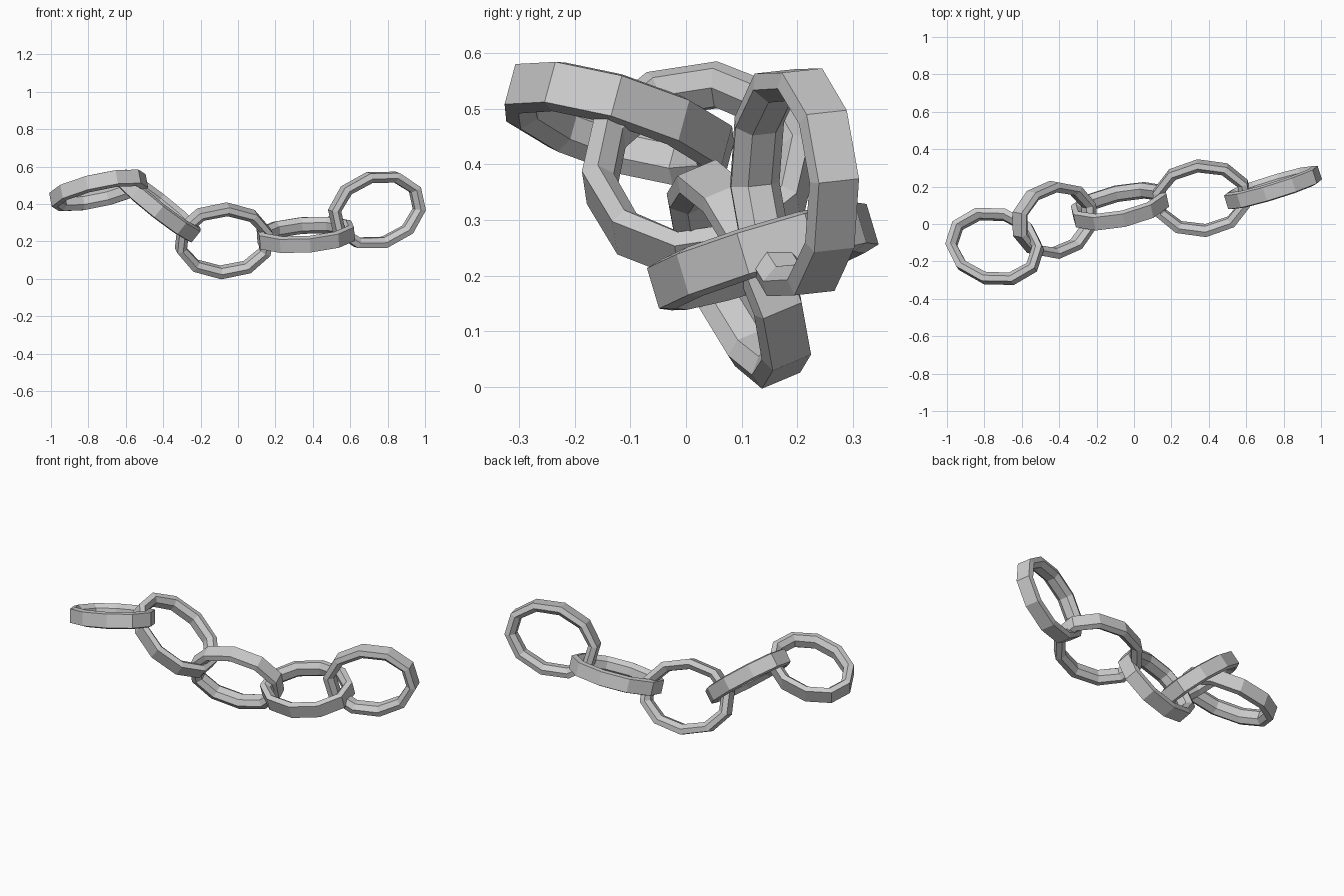
import bpy, bmesh, math
from mathutils import Vector

if "Cube" in bpy.data.objects:
    bpy.data.objects.remove(bpy.data.objects["Cube"])

SIDES = 10
LONG, SHORT = 0.268, 0.207          # outer half-axes of each oval link
# link cross-section: (radial offset, offset along the link axis)
SECTION = [(0, -0.038), (0, 0.038), (-0.03, 0.046),
           (-0.056, 0.022), (-0.056, -0.022), (-0.03, -0.046)]


def make_link(name, centre, normal, long_dir):
    n = Vector(normal).normalized()
    u = Vector(long_dir)
    u = (u - n * u.dot(n)).normalized()
    v = n.cross(u)
    bm = bmesh.new()
    rings = []
    for i in range(SIDES):
        t = 2 * math.pi * (i + 0.5) / SIDES
        rings.append([bm.verts.new(Vector(centre)
                                   + u * (LONG + r) * math.cos(t)
                                   + v * (SHORT + r) * math.sin(t)
                                   + n * w) for r, w in SECTION])
    k = len(SECTION)
    for i in range(SIDES):
        a, b = rings[i], rings[(i + 1) % SIDES]
        for j in range(k):
            bm.faces.new((a[j], b[j], b[(j + 1) % k], a[(j + 1) % k]))
    bmesh.ops.recalc_face_normals(bm, faces=bm.faces)
    mesh = bpy.data.meshes.new(name)
    bm.to_mesh(mesh)
    bm.free()
    bpy.context.collection.objects.link(bpy.data.objects.new(name, mesh))


# chain links from left to right: centre, plane normal, long direction
links = [
    ((-0.745, -0.12, 0.473), (-0.19, 0.27, 1), (1, -0.27, 0.27)),
    ((-0.425, 0.022, 0.39), (0.8, -0.15, 1), (0.75, 0.1, -0.62)),
    ((-0.075, 0.095, 0.203), (-0.21, 1, 0.42), (1, 0.21, -0.03)),
    ((0.362, 0.138, 0.235), (-0.06, -0.3, 1), (1, 0.1, 0.09)),
    ((0.743, 0.195, 0.368), (-0.32, 1, 0.11), (1, 0.29, 0.27)),
]
for i, link in enumerate(links, 1):
    make_link(f"chain_link_{i}", *link)
